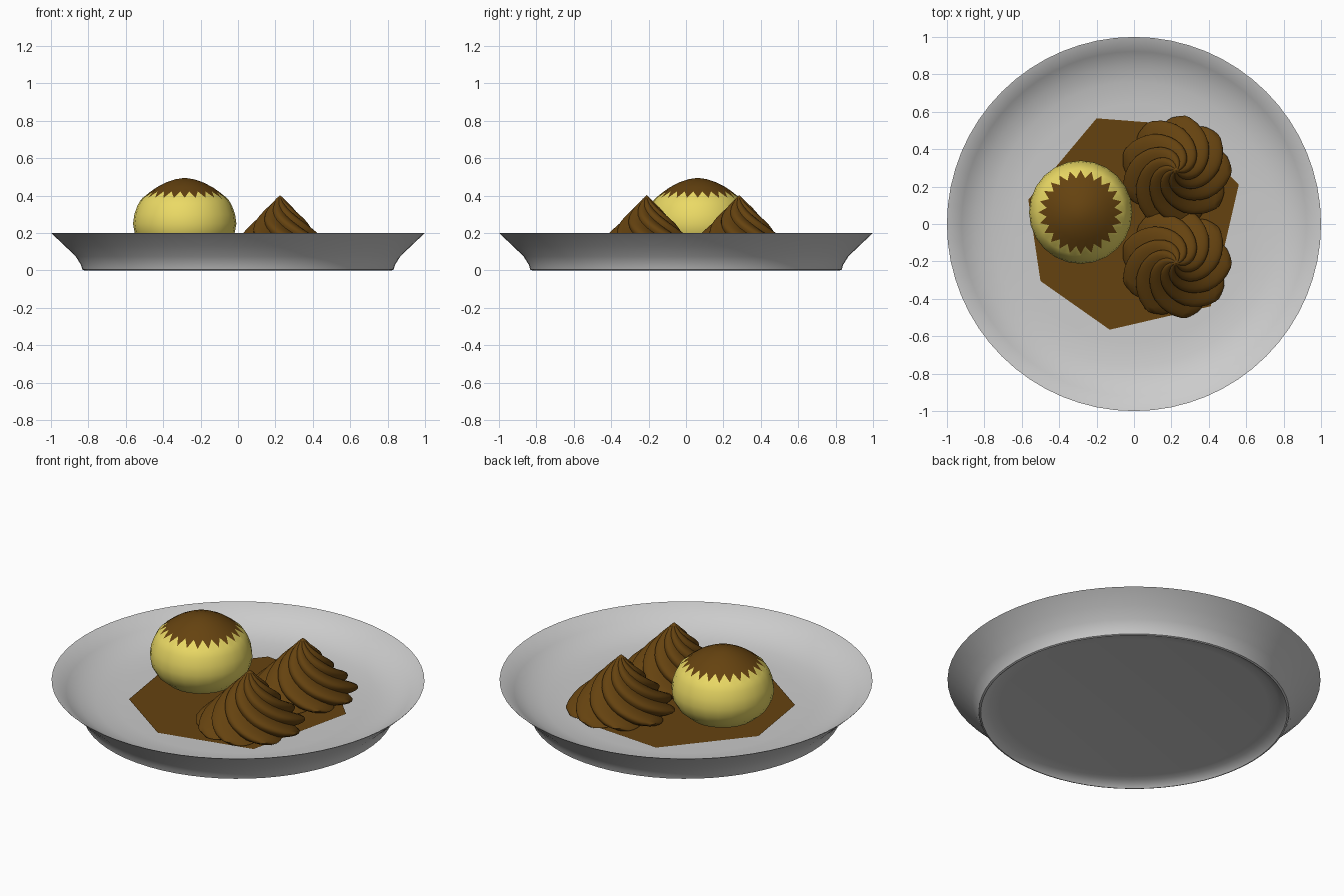
import bpy, math
from math import sin, cos, pi, radians

if "Cube" in bpy.data.objects:
    bpy.data.objects.remove(bpy.data.objects["Cube"])


def material(name, rgb):
    m = bpy.data.materials.new(name)
    m.diffuse_color = (*rgb, 1)
    m.use_nodes = True
    m.node_tree.nodes["Principled BSDF"].inputs["Base Color"].default_value = m.diffuse_color
    return m


CHOCOLATE = material("chocolate", (0.13, 0.055, 0.005))
CUSTARD = material("custard", (0.83, 0.70, 0.13))


def add_object(name, verts, faces, mat=None, angle=40):
    mesh = bpy.data.meshes.new(name)
    mesh.from_pydata(verts, [], faces)
    ob = bpy.data.objects.new(name, mesh)
    bpy.context.collection.objects.link(ob)
    if mat:
        mesh.materials.append(mat)
    bpy.ops.object.select_all(action='DESELECT')
    ob.select_set(True)
    bpy.context.view_layer.objects.active = ob
    bpy.ops.object.shade_smooth_by_angle(angle=radians(angle))
    return ob


def lathe(name, n, rows, point, mat=None, start=None, end=None, angle=40):
    """Rings of n points from point(row, i); start/end are optional pole points."""
    verts = [point(k, i) for k in range(rows) for i in range(n)]
    faces = [(k * n + i, k * n + (i + 1) % n, (k + 1) * n + (i + 1) % n, (k + 1) * n + i)
             for k in range(rows - 1) for i in range(n)]
    if start:
        verts.append(start)
        faces += [(len(verts) - 1, (i + 1) % n, i) for i in range(n)]
    if end:
        verts.append(end)
        b = (rows - 1) * n
        faces += [(b + i, b + (i + 1) % n, len(verts) - 1) for i in range(n)]
    return add_object(name, verts, faces, mat, angle)


# Plate: thin flared dish, from the recessed underside over the foot and rim to the floor
plate_profile = [(0.72, 0.035), (0.775, 0.028), (0.81, 0.012), (0.822, 0),
                 (0.832, 0.004), (0.84, 0.03), (0.868, 0.075), (0.925, 0.13), (0.997, 0.198),
                 (1.0, 0.2), (0.996, 0.2), (0.922, 0.14), (0.85, 0.1), (0.76, 0.076), (0.64, 0.065)]
P = 64


def plate_point(k, i):
    r, z = plate_profile[k]
    a = 2 * pi * i / P
    return (r * cos(a), r * sin(a), z)


lathe("plate", P, len(plate_profile), plate_point, None, (0, 0, 0.036), (0, 0, 0.063))

# Sauce: flat irregular seven-sided puddle
sauce = [(0.56, 0.21), (0.25, 0.53), (-0.2, 0.565), (-0.565, 0.13),
         (-0.5, -0.305), (-0.13, -0.565), (0.41, -0.44)]
add_object("sauce", [(x, y, 0.07) for x, y in sauce], [tuple(range(7))], CHOCOLATE)

# Pudding: ribbed rounded body meeting a toothed chocolate cap
CX, CY, N = -0.285, 0.063, 48
TOOTH = [(0.225, 0.388), (0.183, 0.422)]
body_profile = [(0.12, 0.078), (0.185, 0.105), (0.237, 0.15), (0.266, 0.2), (0.275, 0.25),
                (0.268, 0.30), (0.252, 0.345), (0.235, 0.375)]
cap_profile = [(0.15, 0.444), (0.10, 0.47), (0.05, 0.487)]


def ring_point(r, z, i):
    a = 2 * pi * i / N
    return (CX + r * cos(a), CY + r * sin(a), z)


def body_point(k, i):
    if k == len(body_profile):
        return ring_point(*TOOTH[i % 2], i)
    r, z = body_profile[k]
    return ring_point(r * (1 + 0.005 * (-1) ** i), z, i)


def cap_point(k, i):
    return ring_point(*(TOOTH[i % 2] if k == 0 else cap_profile[k - 1]), i)


lathe("pudding_body", N, len(body_profile) + 1, body_point, CUSTARD, (CX, CY, 0.07))
lathe("pudding_cap", N, len(cap_profile) + 1, cap_point, CHOCOLATE, None, (CX, CY, 0.495))

# Whipped swirls: twisted cones with rounded lobes and sharp valleys
swirl_profile = [(0.24, 0.068), (0.285, 0.08), (0.295, 0.10), (0.28, 0.12), (0.259, 0.142), (0.237, 0.165),
                 (0.214, 0.185), (0.194, 0.205), (0.174, 0.225), (0.153, 0.248), (0.132, 0.27),
                 (0.11, 0.293), (0.088, 0.315), (0.066, 0.338), (0.043, 0.36), (0.02, 0.384)]
LOBES, S = 9, 72


def add_swirl(name, cx, cy):
    def point(k, i):
        r, z = swirl_profile[k]
        a = 2 * pi * i / S
        lobe = abs(sin(LOBES * a / 2))
        twist = 2.7 * (1 - (z - 0.07) / 0.33)
        r *= 0.84 + 0.17 * lobe
        return (cx + r * cos(a + twist), cy + r * sin(a + twist), z)
    lathe(name, S, len(swirl_profile), point, CHOCOLATE,
          (cx, cy, 0.068), (cx, cy, 0.402), angle=50)


add_swirl("swirl_back", 0.225, 0.285)
add_swirl("swirl_front", 0.225, -0.21)
